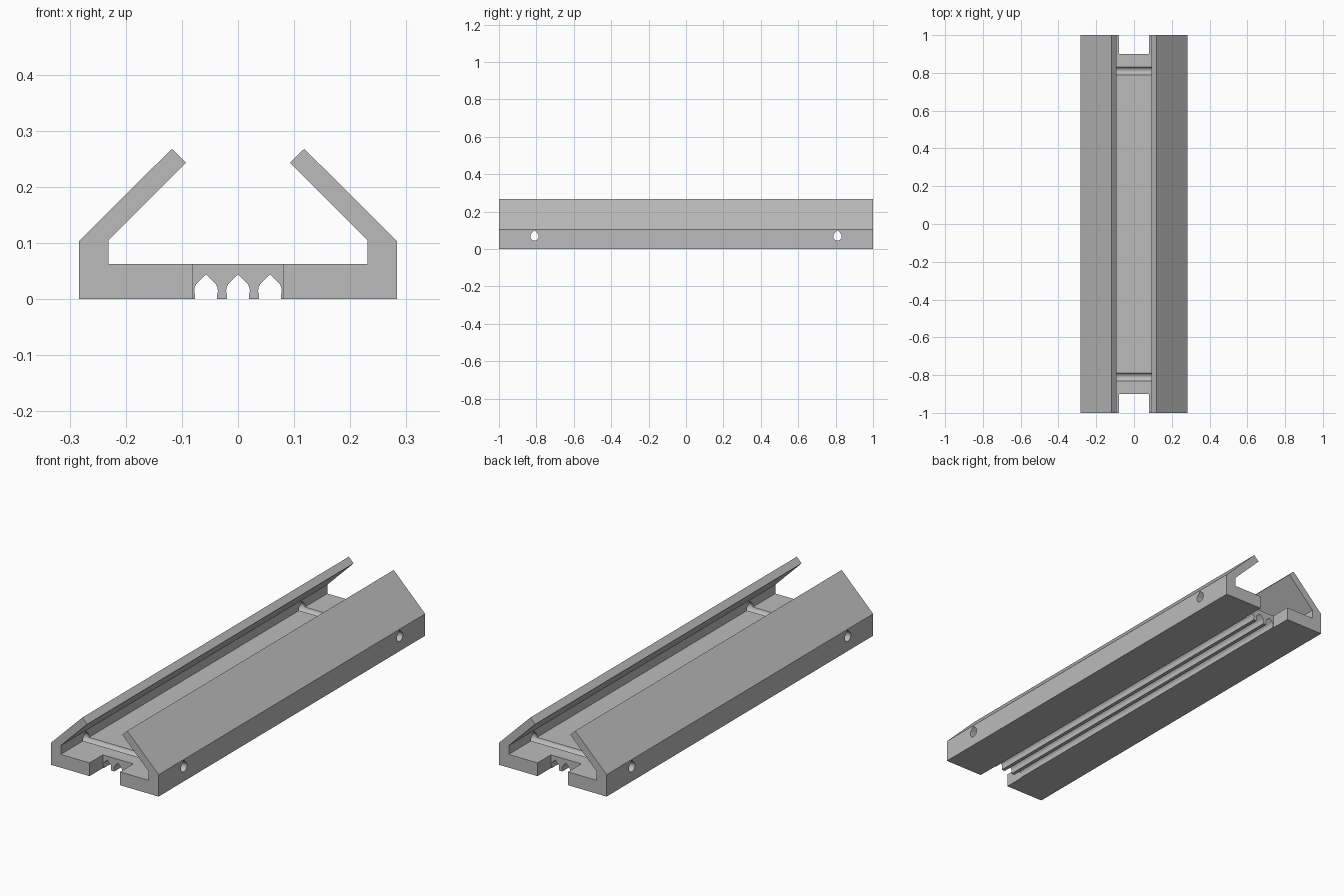
import bpy, bmesh
from math import radians, sin, cos, sqrt

cube = bpy.data.objects.get("Cube")
if cube:
    bpy.data.objects.remove(cube, do_unlink=True)

grey = bpy.data.materials.new("plain grey")
grey.use_nodes = True
colour = (0.5, 0.5, 0.5, 1)
grey.diffuse_color = colour
grey.node_tree.nodes["Principled BSDF"].inputs["Base Color"].default_value = colour


def along_y(u, v, depth):
    return (u, depth, v)


def along_x(u, v, depth):
    return (depth, u, v)


def prism(name, outline, start, end, place):
    """Closed solid from a 2D outline; place maps (u, v, depth) to xyz."""
    bm = bmesh.new()
    near = [bm.verts.new(place(u, v, start)) for u, v in outline]
    far = [bm.verts.new(place(u, v, end)) for u, v in outline]
    bm.faces.new(near[::-1])
    bm.faces.new(far)
    for i in range(len(outline)):
        bm.faces.new((near[i - 1], near[i], far[i], far[i - 1]))
    bmesh.ops.recalc_face_normals(bm, faces=bm.faces[:])
    mesh = bpy.data.meshes.new(name)
    bm.to_mesh(mesh)
    bm.free()
    mesh.materials.append(grey)
    obj = bpy.data.objects.new(name, mesh)
    bpy.context.collection.objects.link(obj)
    return obj


def mirrored(half):
    return half + [(-u, v) for u, v in reversed(half)]


def peaked(half, r):
    """Mirror a half outline and close it with a single peak."""
    return half + [(0, r * sqrt(2))] + [(-u, v) for u, v in reversed(half)]


def arc(r, lowest, steps=12):
    """Right-hand arc rising to where a 45 degree roof is tangent."""
    angles = [radians(lowest + (45 - lowest) * i / steps) for i in range(steps + 1)]
    return [(r * cos(a), r * sin(a)) for a in angles]


def shifted(points, u0, v0):
    return [(u + u0, v + v0) for u, v in points]


# Rail: flat base, short walls and arms leaning inward
rail_half = [(0.283, 0), (0.283, 0.104), (0.118, 0.268), (0.0925, 0.243),
             (0.231, 0.105), (0.231, 0.063)]
rail = prism("clamp_rail", mirrored(rail_half), -1, 1, along_y)

cutters = []

# End notches in the base, and cross holes through both walls grooving the floor
notch = mirrored([(0.08, -0.1), (0.08, 0.12)])
hole_r = 0.0225
hole = peaked(arc(hole_r, -85), hole_r)
for side in (-1, 1):
    cutters.append(prism("notch_cutter", notch, side * 0.9, side * 1.1, along_y))
    cutters.append(prism("cross_hole_cutter", shifted(hole, side * 0.81, 0.0677),
                         -0.4, 0.4, along_x))

# Three peaked channels along the underside
channel_r = 0.021
channel = peaked([(0.0195, -0.1)] + arc(channel_r, -20), channel_r)
for x in (-0.057, 0, 0.057):
    cutters.append(prism("channel_cutter", shifted(channel, x, 0.015), -1.2, 1.2, along_y))

# Cut everything, then drop the helpers
bpy.ops.object.select_all(action="DESELECT")
bpy.context.view_layer.objects.active = rail
rail.select_set(True)
for cutter in cutters:
    cutter.hide_render = True
    mod = rail.modifiers.new("cut", "BOOLEAN")
    mod.operation = "DIFFERENCE"
    mod.solver = "EXACT"
    mod.object = cutter
    bpy.ops.object.modifier_apply(modifier=mod.name)
for cutter in cutters:
    bpy.data.objects.remove(cutter, do_unlink=True)

bpy.ops.object.shade_smooth_by_angle(angle=radians(15))
